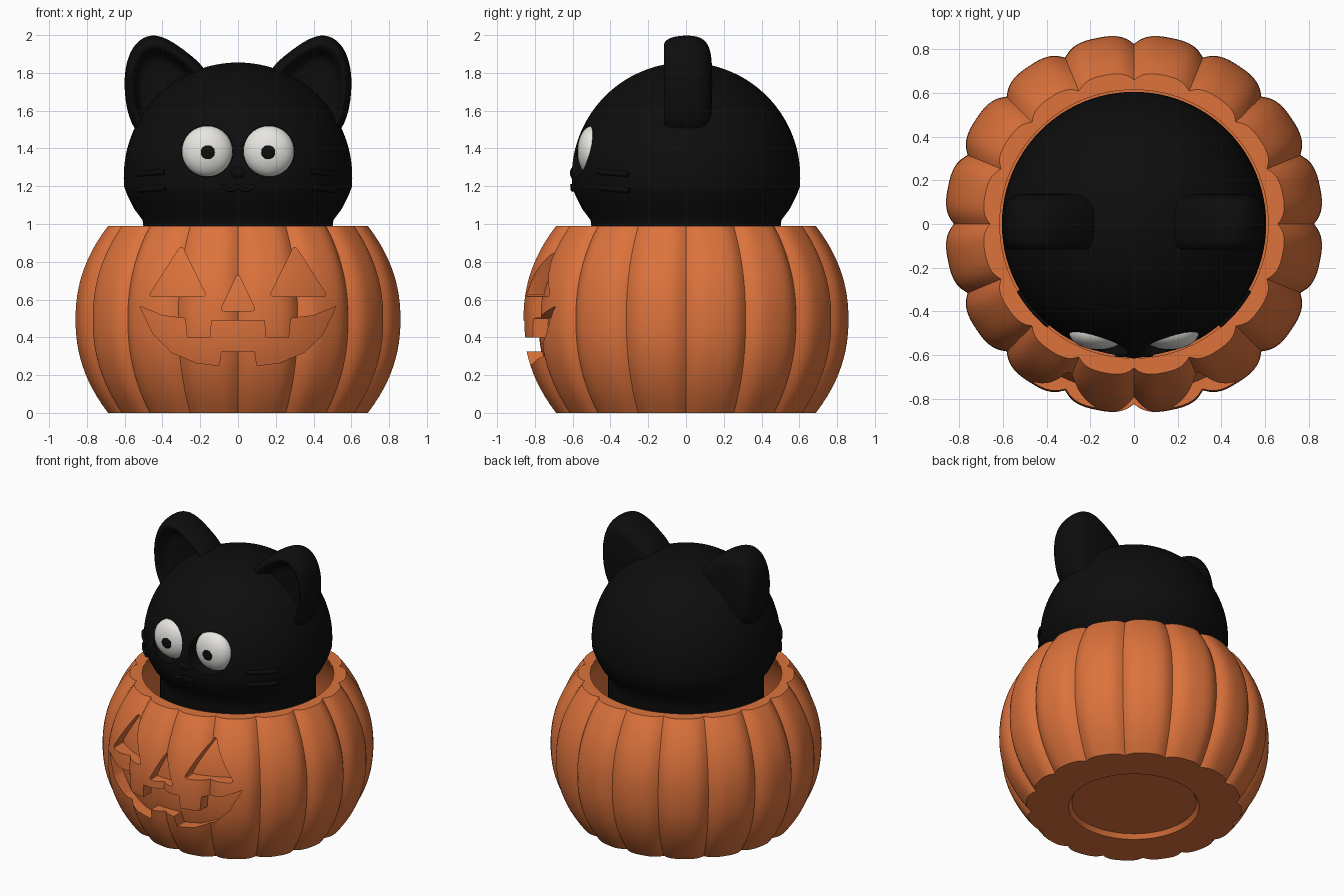
import bpy, bmesh, math
from mathutils import Vector

if "Cube" in bpy.data.objects:
    bpy.data.objects.remove(bpy.data.objects["Cube"])


def material(name, color):
    m = bpy.data.materials.new(name)
    m.use_nodes = True
    m.diffuse_color = (*color, 1)
    m.node_tree.nodes["Principled BSDF"].inputs["Base Color"].default_value = (*color, 1)
    return m


ORANGE = material("pumpkin orange", (0.72, 0.17, 0.045))
BLACK = material("fur black", (0.004, 0.004, 0.004))
WHITE = material("eye white", (0.8, 0.79, 0.75))


def finish(name, bm, mat):
    bmesh.ops.remove_doubles(bm, verts=bm.verts, dist=1e-5)
    bmesh.ops.recalc_face_normals(bm, faces=bm.faces)
    me = bpy.data.meshes.new(name)
    bm.to_mesh(me)
    bm.free()
    ob = bpy.data.objects.new(name, me)
    bpy.context.collection.objects.link(ob)
    if mat:
        me.materials.append(mat)
    return ob


def loft(bm, rings, cap=False):
    rows = [[bm.verts.new(p) for p in ring] for ring in rings]
    n = len(rows[0])
    for a, b in zip(rows, rows[1:]):
        for i in range(n):
            j = (i + 1) % n
            bm.faces.new((a[i], a[j], b[j], b[i]))
    if cap:
        bm.faces.new(rows[0])
        bm.faces.new(rows[-1])


def lathe(name, profile, mat, seg=96):
    """Profile points are radius, height, groove depth."""
    rings = []
    for r, z, groove in profile:
        ring = []
        for i in range(seg):
            t = math.tau * i / seg
            k = r * (1 - groove * (1 - abs(math.sin(8 * t))) ** 2)
            ring.append((k * math.cos(t), k * math.sin(t), z))
        rings.append(ring)
    bm = bmesh.new()
    loft(bm, rings)
    return finish(name, bm, mat)


def prism(name, outline, y0, y1, rounding=0):
    bm = bmesh.new()
    loft(bm, [[(x, y, z) for x, z in outline] for y in (y0, y1)], cap=True)
    if rounding:
        edges = [e for e in bm.edges if abs(e.verts[0].co.y - e.verts[1].co.y) > 0.1]
        bmesh.ops.bevel(bm, geom=edges, offset=rounding, segments=3, profile=0.5, affect="EDGES")
    ob = finish(name, bm, None)
    ob.hide_render = True
    return ob


def carve(target, cutters):
    for c in cutters:
        mod = target.modifiers.new("carve", "BOOLEAN")
        mod.operation, mod.solver, mod.object = "DIFFERENCE", "EXACT", c
    dg = bpy.context.evaluated_depsgraph_get()
    me = bpy.data.meshes.new_from_object(target.evaluated_get(dg))
    target.modifiers.clear()
    target.data = me
    for c in cutters:
        bpy.data.objects.remove(c)


def ball(name, loc, scale, mat):
    bm = bmesh.new()
    bmesh.ops.create_uvsphere(bm, u_segments=32, v_segments=20, radius=1)
    for v in bm.verts:
        v.co = Vector(loc) + v.co * Vector(scale)
    return finish(name, bm, mat)


def tube(name, points, radius, mat):
    cu = bpy.data.curves.new(name, "CURVE")
    cu.dimensions = "3D"
    cu.bevel_depth, cu.bevel_resolution, cu.use_fill_caps = radius, 3, True
    sp = cu.splines.new("POLY")
    sp.points.add(len(points) - 1)
    for p, co in zip(sp.points, points):
        p.co = (*co, 1)
    cu.materials.append(mat)
    ob = bpy.data.objects.new(name, cu)
    bpy.context.collection.objects.link(ob)
    return ob


# Pumpkin shell: ribbed outside, plain inside, recessed disc underneath
TOP = 0.99


def radius_at(z):
    return 0.868 - 0.8 * abs(z / TOP - 0.5) ** 2.2


levels = [TOP * i / 24 for i in range(25)]
outer = [(radius_at(z), z, 0.05) for z in levels]
inner = [(radius_at(z) * 0.885, z, 0) for z in reversed(levels[3:])]
base = [(0, 0.03, 0), (0.4, 0.03, 0), (0.42, 0, 0)]
shell = lathe("pumpkin_shell", base + outer + inner + [(0, levels[3], 0)], ORANGE, 192)

# Liner closes the back of the carved face
lining = [(radius_at(z) * 0.9, z, 0) for z in levels[2:24]]
lining += [(radius_at(z) * 0.875, z, 0) for z in reversed(levels[3:24])]
lathe("pumpkin_lining", [(0, levels[2], 0)] + lining + [(0, levels[3], 0)], ORANGE)

# Carved face
eye_hole = [(0.3, 0.89), (0.475, 0.615), (0.165, 0.615)]
nose_hole = [(0, 0.74), (0.095, 0.54), (-0.095, 0.54)]
half_mouth = [(0.09, 0.325), (0.1, 0.25), (0.22, 0.265), (0.35, 0.32), (0.45, 0.42),
              (0.52, 0.565), (0.4, 0.515), (0.28, 0.5), (0.27, 0.4), (0.145, 0.4), (0.14, 0.49)]
mouth_hole = half_mouth + [(-x, z) for x, z in reversed(half_mouth)]
carve(shell, [
    prism("left_eye_cutter", eye_hole, -1, -0.4, 0.025),
    prism("right_eye_cutter", [(-x, z) for x, z in eye_hole], -1, -0.4, 0.025),
    prism("nose_cutter", nose_hole, -1, -0.4, 0.02),
    prism("mouth_cutter", mouth_hole, -1, -0.4),
])

# Cat head with straight neck
R, CZ = 0.605, 1.25
head_profile = [(0, 0.13, 0), (0.5, 0.13, 0), (0.5, 0.98, 0), (0.505, 1.02, 0),
                (0.55, 1.08, 0), (0.585, 1.15, 0)]
for i in range(25):
    a = math.radians(-5 + 95 * i / 24)
    head_profile.append((R * math.cos(a) if i < 24 else 0, CZ + R * math.sin(a), 0))
head = lathe("cat_head", head_profile, BLACK)


def on_head(x, z, lift=0.0):
    return (x, -math.sqrt((R + lift) ** 2 - x * x - (z - CZ) ** 2), z)


# Eye sockets, eyeballs and pupils
EX, EZ, ER = 0.163, 1.385, 0.135
sockets = []
for s in (-1, 1):
    circle = [(s * EX + (ER + 0.002) * math.cos(math.tau * i / 48),
               EZ + (ER + 0.002) * math.sin(math.tau * i / 48)) for i in range(48)]
    sockets.append(prism("socket_cutter", circle, -0.8, -0.48))
carve(head, sockets)
ear_outline = [(0.12, 1.72), (0.18, 1.84), (0.26, 1.905), (0.36, 1.98), (0.46, 2.015),
               (0.55, 1.965), (0.6, 1.85), (0.608, 1.7), (0.575, 1.52), (0.48, 1.42), (0.25, 1.5)]
ear_rings = [(-0.03, 0.5), (-0.04, 0.64), (-0.105, 0.74), (-0.125, 0.84), (-0.09, 0.96),
             (0, 1), (0.08, 0.97), (0.125, 0.82), (0.14, 0.5)]
for s, side in ((1, "left"), (-1, "right")):
    ball(side + "_eye", (s * EX, -0.495, EZ), (ER, 0.08, ER), WHITE)
    ball(side + "_pupil", (s * 0.16, -0.571, 1.38), (0.037, 0.009, 0.037), BLACK)

    # Rounded ear with a hollow front
    bm = bmesh.new()
    loft(bm, [[(s * (0.4 + (x - 0.4) * k), y, 1.7 + (z - 1.7) * k) for x, z in ear_outline]
              for y, k in ear_rings], cap=True)
    ear = finish(side + "_ear", bm, BLACK)
    sub = ear.modifiers.new("smooth", "SUBSURF")
    sub.levels = sub.render_levels = 2

    # Whiskers and curled mouth
    for n, z in enumerate((1.185, 1.27)):
        path = []
        for i in range(9):
            a = math.radians(30 + 20 * i / 8)
            r = math.sqrt(R * R - (z - CZ) ** 2)
            path.append((s * r * math.cos(a), -r * math.sin(a), z + 0.012 * (i / 8 - 0.5)))
        tube(f"{side}_whisker_{n + 1}", path, 0.015, BLACK)
    curl = [on_head(s * (0.04 - 0.04 * math.cos(math.pi * i / 10)),
                    1.21 - 0.03 * math.sin(math.pi * i / 10)) for i in range(11)]
    tube(side + "_mouth", curl, 0.01, BLACK)

# Nose
ball("cat_nose", (0, -0.59, 1.27), (0.045, 0.025, 0.033), BLACK)

# Smooth shading with crisp edges
bpy.ops.object.select_all(action="DESELECT")
for ob in bpy.context.collection.objects:
    if ob.type == "MESH":
        ob.select_set(True)
        bpy.context.view_layer.objects.active = ob
bpy.ops.object.shade_smooth_by_angle(angle=math.radians(35))
